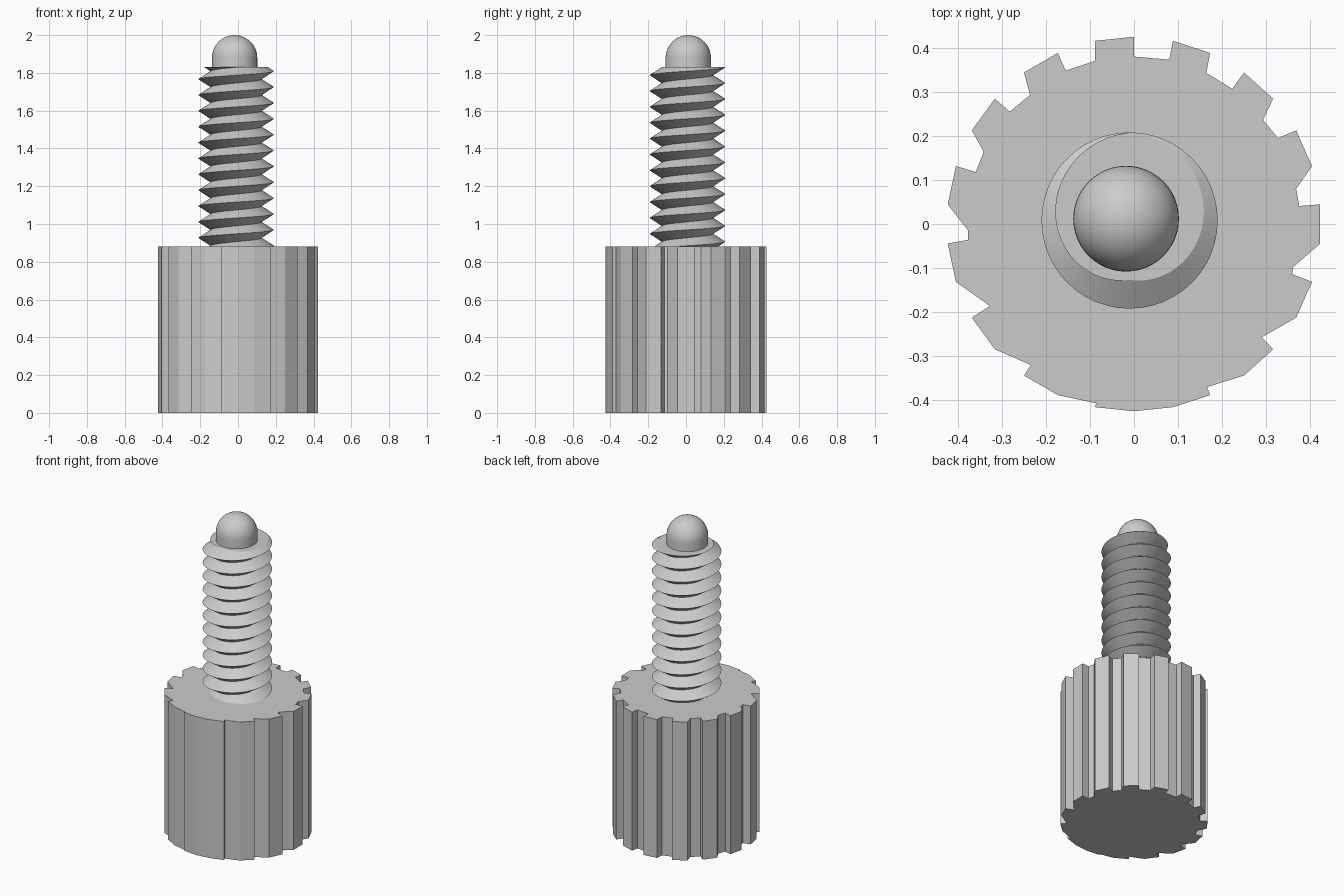
import bpy, bmesh, math
from mathutils import Vector

if "Cube" in bpy.data.objects:
    bpy.data.objects.remove(bpy.data.objects["Cube"])

grey = bpy.data.materials.new("plain grey")
grey.diffuse_color = (0.6, 0.6, 0.6, 1)
grey.use_nodes = True
grey.node_tree.nodes["Principled BSDF"].inputs["Base Color"].default_value = grey.diffuse_color


def add_object(name, bm, smooth=None):
    bmesh.ops.recalc_face_normals(bm, faces=bm.faces)
    mesh = bpy.data.meshes.new(name)
    bm.to_mesh(mesh)
    bm.free()
    mesh.materials.append(grey)
    ob = bpy.data.objects.new(name, mesh)
    bpy.context.collection.objects.link(ob)
    if smooth:
        bpy.ops.object.select_all(action='DESELECT')
        ob.select_set(True)
        bpy.context.view_layer.objects.active = ob
        bpy.ops.object.shade_smooth_by_angle(angle=math.radians(smooth))
    return ob


# Knob: 30-sided outline with a notch floor inside every second side
R, KNOB_TOP = 0.425, 0.88
notches = {
    6: [(.375, .041), (.368, .08)], 30: [(.327, .195), (.293, .236)],
    54: [(.223, .307), (.164, .343)], 78: [(.08, .373), (0, .38)],
    102: [(-.089, .37), (-.155, .348)], 126: [(-.236, .293), (-.282, .255)],
    150: [(-.341, .164), (-.359, .118)], 174: [(-.377, -.014), (-.377, -.036)],
    198: [(-.327, -.186)], 222: [(-.234, -.32)], 246: [(-.086, -.407)],
    294: [(.166, -.37)], 318: [(.29, -.257)], 342: [(.359, -.114), (.361, -.098)],
}
outline = []
for deg in range(6, 366, 12):
    a = math.radians(deg)
    outline.append((R * math.cos(a), R * math.sin(a)))
    outline += notches.get(deg, [])
bm = bmesh.new()
base = bm.faces.new([bm.verts.new((x, y, 0)) for x, y in outline])
top = bmesh.ops.extrude_face_region(bm, geom=[base], use_keep_orig=True)
bmesh.ops.translate(bm, vec=(0, 0, KNOB_TOP),
                    verts=[v for v in top["geom"] if isinstance(v, bmesh.types.BMVert)])
add_object("knurled_knob", bm)

# Threaded shaft: V-shaped ridge swept along a right-handed helix
CX, CY = -0.01, 0.008
CREST, ROOT, PITCH, SHAFT_TOP = 0.20, 0.135, 0.084, 1.83
SEG, TURNS = 48, 14
bm = bmesh.new()
rows = []
for i in range(SEG * TURNS + 1):
    turn = 1.5 - i / SEG
    a = math.pi / 2 + turn * math.tau
    z = SHAFT_TOP + PITCH * turn
    rows.append([bm.verts.new((CX + r * math.cos(a), CY + r * math.sin(a), z + dz))
                 for r, dz in ((ROOT, PITCH / 2), (CREST, 0), (ROOT, -PITCH / 2))])
for p, q in zip(rows, rows[1:]):
    for k in range(2):
        bm.faces.new((p[k], p[k + 1], q[k + 1], q[k]))
bmesh.ops.remove_doubles(bm, verts=bm.verts, dist=1e-5)
for z, n in ((SHAFT_TOP, 1), (KNOB_TOP - 0.01, -1)):
    cut = bmesh.ops.bisect_plane(bm, geom=bm.verts[:] + bm.edges[:] + bm.faces[:],
                                 plane_co=(0, 0, z), plane_no=(0, 0, n), clear_outer=True)
    rim = [e for e in cut["geom_cut"] if isinstance(e, bmesh.types.BMEdge)]
    bmesh.ops.contextual_create(bm, geom=rim)
add_object("threaded_shaft", bm, 30)

# Tip: short pin with a hemispherical end, lathed from a profile
TX, TY, TR = -0.018, 0.012, 0.12
profile = [(TR, 1.78)] + [(TR * math.cos(t * math.pi / 24), 1.88 + TR * math.sin(t * math.pi / 24))
                          for t in range(12)] + [(0, 2.0)]
bm = bmesh.new()
pts = [bm.verts.new((TX + r, TY, z)) for r, z in profile]
edges = [bm.edges.new(e) for e in zip(pts, pts[1:])]
bmesh.ops.spin(bm, geom=pts + edges, cent=(TX, TY, 0), axis=(0, 0, 1),
               angle=math.tau, steps=48, use_duplicate=False)
bmesh.ops.remove_doubles(bm, verts=bm.verts, dist=1e-5)
add_object("rounded_tip", bm, 30)
